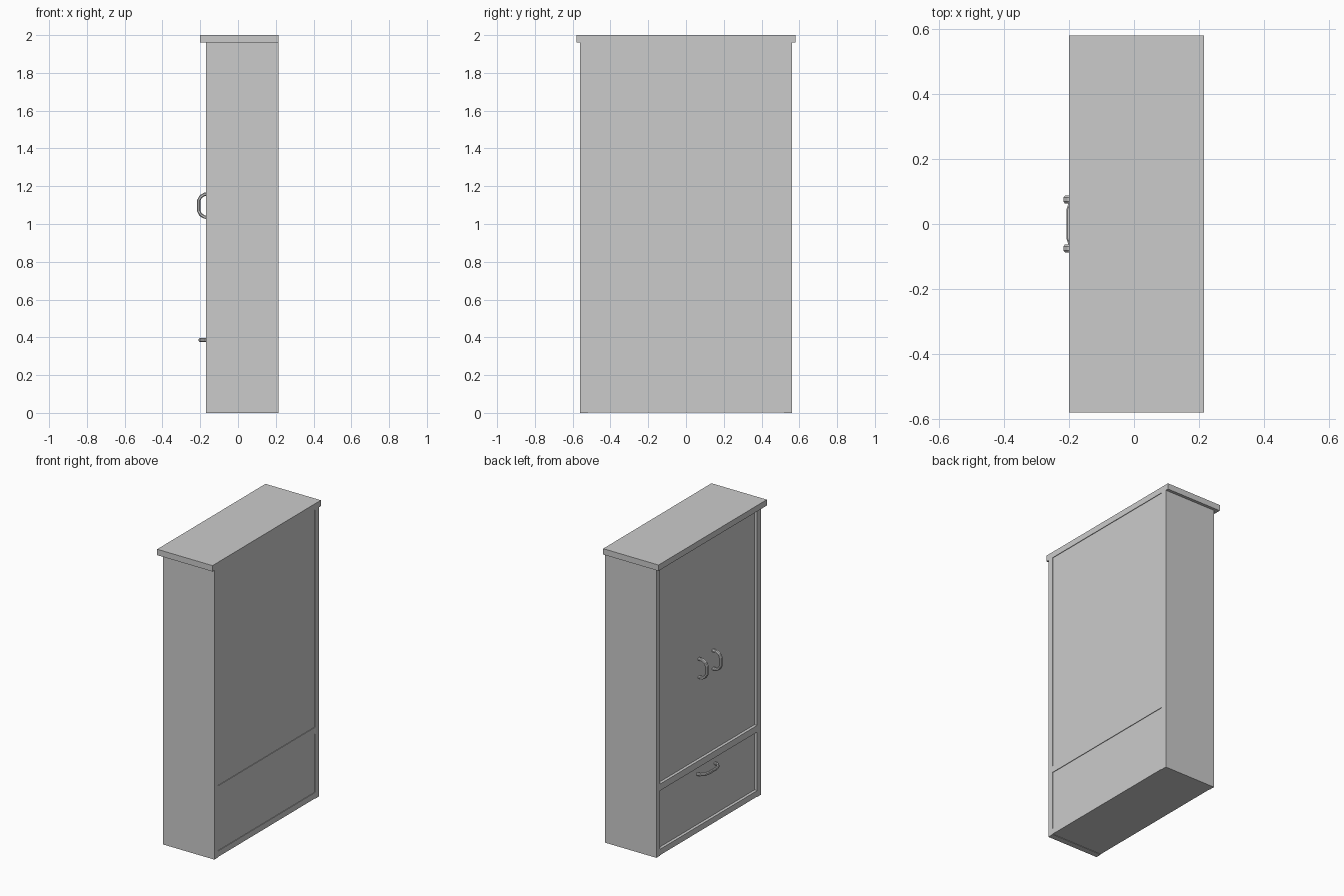
import bpy, bmesh
from mathutils import Vector

if "Cube" in bpy.data.objects:
    bpy.data.objects.remove(bpy.data.objects["Cube"])

FRONT, BACK = -0.17, 0.215      # doors face -x
HALF, T = 0.56, 0.04            # half width, board thickness


def box(name, x, y, z, bevel=0.0):
    bm = bmesh.new()
    bmesh.ops.create_cube(bm, size=1)
    for v in bm.verts:
        for i, (lo, hi) in enumerate((x, y, z)):
            v.co[i] = lo if v.co[i] < 0 else hi
    me = bpy.data.meshes.new(name)
    bm.to_mesh(me)
    bm.free()
    ob = bpy.data.objects.new(name, me)
    bpy.context.collection.objects.link(ob)
    return ob


def handle(name, path, across, half_w, half_t):
    """Sweep an octagonal section along a bowed path; across is the flat width axis."""
    pts = [Vector(p) for p in path]
    across = Vector(across)
    bm = bmesh.new()
    section = [(1, .5), (.5, 1), (-.5, 1), (-1, .5), (-1, -.5), (-.5, -1), (.5, -1), (1, -.5)]
    rings = []
    for i, p in enumerate(pts):
        tangent = (pts[min(i + 1, len(pts) - 1)] - pts[max(i - 1, 0)]).normalized()
        normal = tangent.cross(across).normalized()
        rings.append([bm.verts.new(p + across * (a * half_w) + normal * (b * half_t))
                      for a, b in section])
    for r0, r1 in zip(rings, rings[1:]):
        for k in range(8):
            j = (k + 1) % 8
            bm.faces.new((r0[k], r0[j], r1[j], r1[k]))
    bm.faces.new(rings[0])
    bm.faces.new(rings[-1])
    bmesh.ops.recalc_face_normals(bm, faces=bm.faces)
    me = bpy.data.meshes.new(name)
    bm.to_mesh(me)
    bm.free()
    bpy.context.collection.objects.link(bpy.data.objects.new(name, me))


# Carcass: sides, bottom, divider shelf and overhanging top
inner = HALF - T
for s, side in ((-1, "right"), (1, "left")):
    box("side_" + side, (FRONT, BACK), sorted((s * inner, s * HALF)), (0, 1.96))
box("bottom_board", (FRONT, BACK), (-inner, inner), (0.003, 0.043))
box("divider_shelf", (FRONT, BACK), (-inner, inner), (0.44, 0.485))
box("top_board", (-0.20, BACK), (-0.58, 0.58), (1.96, 2.0))

# Back panels, slightly recessed between the boards
box("back_panel_lower", (0.195, BACK - 0.004), (-inner, inner), (0.043, 0.44))
box("back_panel_upper", (0.195, BACK - 0.004), (-inner, inner), (0.485, 1.96))

# Recessed doors and drawer front
DOOR = FRONT + 0.02
for s, side in ((-1, "right"), (1, "left")):
    box("door_" + side, (DOOR, DOOR + 0.02), sorted((s * 0.002, s * inner)), (0.485, 1.96))
box("drawer_front", (DOOR, DOOR + 0.02), (-inner, inner), (0.043, 0.44))

# Bowed handles: (x, offset along the handle)
bow = [(-0.148, -0.062), (-0.178, -0.06), (-0.198, -0.047), (-0.208, -0.028),
       (-0.208, 0.028), (-0.198, 0.047), (-0.178, 0.06), (-0.148, 0.062)]
for s, side in ((-1, "right"), (1, "left")):
    handle("door_handle_" + side, [(x, s * 0.075, 1.097 + d) for x, d in bow],
           (0, 1, 0), 0.012, 0.009)
handle("drawer_handle", [(x + 0.008 if x < -0.15 else x, d * 1.55, 0.386) for x, d in bow],
       (0, 0, 1), 0.01, 0.008)
